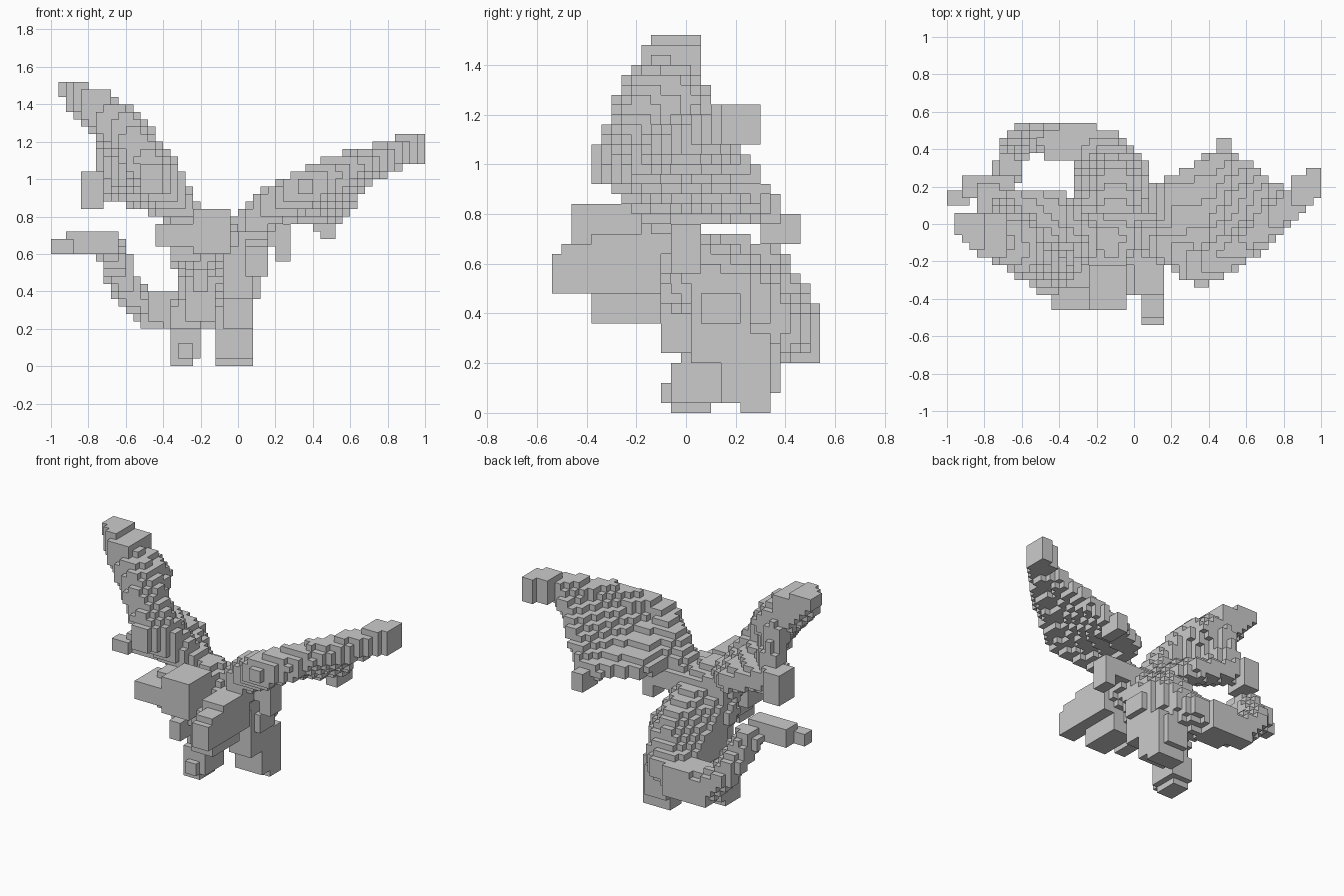
import bpy, bmesh, math
from mathutils import Vector

if "Cube" in bpy.data.objects:
    bpy.data.objects.remove(bpy.data.objects["Cube"], do_unlink=True)

U = 0.04
OFF = Vector((0.5, 0.0, 0.5))  # cell centres relative to the grid


def ball(cells, p, r):
    """Fill the cells whose centres lie inside a ball."""
    lo = [math.floor((p[k] - r) / U - OFF[k]) for k in range(3)]
    hi = [math.ceil((p[k] + r) / U - OFF[k]) for k in range(3)]
    for i in range(lo[0], hi[0] + 1):
        for j in range(lo[1], hi[1] + 1):
            for k in range(max(lo[2], 0), hi[2] + 1):
                c = (Vector((i, j, k)) + OFF) * U
                if (c - p).length <= r:
                    cells.add((i, j, k))


def stroke(cells, *points):
    """Thick path through (x, y, z, radius) points."""
    for a, b in zip(points, points[1:]):
        for s in range(21):
            q = Vector(a).lerp(Vector(b), s / 20)
            ball(cells, Vector(q[:3]), q[3])


def sheet(cells, a, b, c, r=0.05):
    """Thick triangle of membrane."""
    a, b, c = Vector(a), Vector(b), Vector(c)
    n = 26
    for i in range(n + 1):
        for j in range(n + 1 - i):
            ball(cells, a + (b - a) * i / n + (c - a) * j / n, r)


def block(cells, x, y, z):
    """Solid box given by its extents."""
    spans = [range(round(s[0] / U + 0.5 - o), round(s[1] / U + 0.5 - o))
             for s, o in zip((x, y, z), OFF)]
    cells.update((i, j, k) for i in spans[0] for j in spans[1] for k in spans[2])


def build(name, cells):
    """Turn filled cells into a mesh of the exposed faces."""
    bm = bmesh.new()
    verts = {}

    def vert(key):
        if key not in verts:
            verts[key] = bm.verts.new((Vector(key) + OFF - Vector((0.5,) * 3)) * U)
        return verts[key]

    for c in sorted(cells):
        for ax in range(3):
            for d in (0, 1):
                near = list(c)
                near[ax] += 2 * d - 1
                if tuple(near) in cells:
                    continue
                quad = []
                for s, t in ((0, 0), (1, 0), (1, 1), (0, 1)):
                    k = list(c)
                    k[ax] += d
                    k[(ax + 1) % 3] += s
                    k[(ax + 2) % 3] += t
                    quad.append(vert(tuple(k)))
                bm.faces.new(quad if d else quad[::-1])
    bmesh.ops.dissolve_limit(bm, angle_limit=0.01, verts=bm.verts, edges=bm.edges)
    mesh = bpy.data.meshes.new(name)
    bm.to_mesh(mesh)
    bm.free()
    obj = bpy.data.objects.new(name, mesh)
    bpy.context.collection.objects.link(obj)


# Body, sloping up towards the chest, with a fuller right flank
body = set()
stroke(body, (-.12, .34, .36, .13), (-.1, .2, .48, .17), (-.1, .02, .57, .17), (-.12, -.1, .68, .15))
stroke(body, (-.2, .3, .36, .13), (-.2, .1, .5, .13), (-.22, 0, .58, .13))
block(body, (-.28, -.12), (-.1, .1), (.24, .6))
build("body", body)

# Head and neck
head = set()
stroke(head, (-.12, -.08, .7, .14), (-.16, -.24, .68, .12))
block(head, (-.44, -.04), (-.46, -.22), (.64, .76))
block(head, (-.24, -.04), (-.46, -.22), (.6, .84))
block(head, (-.36, -.2), (-.34, -.14), (.56, .8))
build("head", head)

# Forelimbs
left_arm = set()
stroke(left_arm, (0, -.06, .62, .1), (.06, -.24, .56, .09))
block(left_arm, (-.08, .08), (-.38, -.1), (.36, .64))
block(left_arm, (.04, .16), (-.54, -.22), (.48, .64))
block(left_arm, (.04, .16), (-.5, -.22), (.6, .68))
block(left_arm, (0, .16), (-.38, -.1), (.48, .72))
build("left_arm", left_arm)

right_arm = set()
stroke(right_arm, (-.2, -.06, .6, .09), (-.2, -.26, .5, .07))
block(right_arm, (-.24, -.16), (-.38, -.22), (.4, .52))
build("right_arm", right_arm)

# Legs
right_leg = set()
stroke(right_leg, (-.2, .12, .42, .12), (-.26, .06, .3, .1), (-.28, .04, .18, .08))
block(right_leg, (-.36, -.2), (-.06, .14), (.04, .2))
block(right_leg, (-.36, -.24), (-.06, .1), (0, .04))
block(right_leg, (-.32, -.24), (-.1, -.06), (.04, .12))
build("right_leg", right_leg)

left_leg = set()
block(left_leg, (-.08, .08), (.02, .26), (.2, .56))
block(left_leg, (.04, .12), (.06, .22), (.36, .48))
block(left_leg, (-.12, .08), (.14, .34), (.04, .32))
block(left_leg, (-.12, .08), (.22, .34), (0, .04))
block(left_leg, (-.12, .04), (.3, .38), (.08, .28))
build("left_leg", left_leg)

# Tail, curling round to one side
tail = set()
stroke(tail, (-.14, .38, .34, .12), (-.3, .44, .3, .1), (-.46, .48, .3, .08),
       (-.58, .46, .38, .08), (-.64, .4, .5, .08), (-.67, .3, .62, .08))
block(tail, (-.4, -.2), (.34, .54), (.2, .4))
block(tail, (-.52, -.36), (.42, .54), (.2, .36))
block(tail, (-.48, -.36), (.34, .46), (.24, .4))
block(tail, (-.92, -.64), (.14, .26), (.6, .72))
block(tail, (-1, -.88), (.1, .18), (.6, .68))
build("tail", tail)

# Wings: shoulder arm, leading edge, membrane, tip and trailing claw
left_wing = set()
elbow, wrist = (.36, -.24, .96), (.86, .12, 1.14)
claw, root, mid = (.48, .36, .78), (.18, .2, .81), (.7, .2, 1.02)
stroke(left_wing, (.02, -.04, .68, .11), (.18, -.12, .86, .1), (*elbow, .1),
       (.62, -.08, 1.06, .09), (*wrist, .08))
for tri in ((elbow, wrist, mid), (elbow, mid, claw), (elbow, claw, root),
            (elbow, root, (.16, -.04, .82))):
    sheet(left_wing, *tri)
block(left_wing, (.84, .96), (.1, .26), (1.08, 1.24))
block(left_wing, (.92, 1), (.14, .3), (1.08, 1.24))
block(left_wing, (.44, .52), (.3, .46), (.68, .8))
block(left_wing, (.2, .28), (-.06, .06), (.56, .76))
block(left_wing, (.08, .24), (-.06, .06), (.64, .76))
build("left_wing", left_wing)

right_wing = set()
elbow, wrist = (-.43, -.24, 1.02), (-.82, -.06, 1.41)
claw, root, mid = (-.7, .12, .96), (-.42, .12, .87), (-.7, .03, 1.26)
stroke(right_wing, (-.24, -.04, .72, .12), (-.34, -.14, .87, .11), (*elbow, .12),
       (-.6, -.15, 1.25, .13), (*wrist, .09))
stroke(right_wing, (-.6, -.05, 1.25, .11), (-.84, 0, 1.44, .07))
for tri in ((elbow, wrist, mid), (elbow, mid, claw), (elbow, claw, root),
            (elbow, root, (-.28, -.02, .8))):
    sheet(right_wing, *tri, 0.065)
for step in range(3):
    block(right_wing, (-.96 + U * step, -.8), (-.06 - U * step, .06), (1.44 - U * step, 1.52))
block(right_wing, (-.84, -.68), (-.18, .06), (1.32, 1.48))
block(right_wing, (-.84, -.72), (.06, .22), (.84, 1.04))
block(right_wing, (-.52, -.4), (-.38, -.18), (.92, 1.08))
build("right_wing", right_wing)
